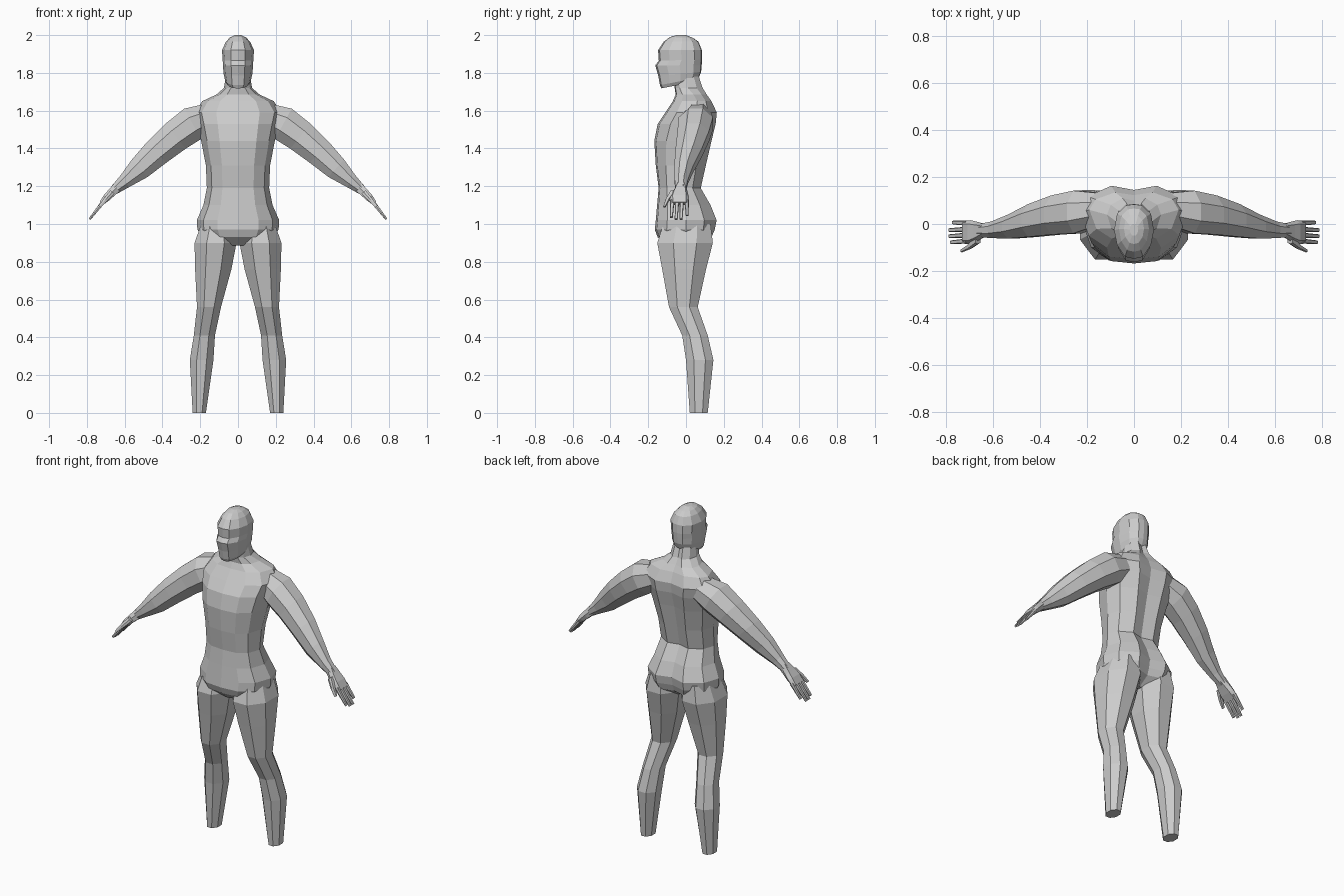
import bpy, bmesh, math
from mathutils import Vector

skin = bpy.data.materials.new("light grey")
skin.diffuse_color = (0.6, 0.6, 0.6, 1)


def loft(name, rings):
    """Closed flat-shaded skin through a list of equal-sized point rings."""
    bm = bmesh.new()
    loops = [[bm.verts.new(p) for p in ring] for ring in rings]
    n = len(loops[0])
    for a, b in zip(loops, loops[1:]):
        for i in range(n):
            j = (i + 1) % n
            bm.faces.new((a[i], a[j], b[j], b[i]))
    bm.faces.new(loops[0][::-1])
    bm.faces.new(loops[-1])
    bmesh.ops.recalc_face_normals(bm, faces=bm.faces)
    mesh = bpy.data.meshes.new(name)
    bm.to_mesh(mesh)
    bm.free()
    mesh.materials.append(skin)
    ob = bpy.data.objects.new(name, mesh)
    bpy.context.collection.objects.link(ob)
    return ob


def full(half):
    """Mirror a half section (front to back) into a closed section."""
    return half + [(-x, y) for x, y in reversed(half) if x > 0]


TORSO = full([(0, -1), (.5, -.94), (.84, -.62), (1, 0), (.86, .6), (.42, 1), (0, .84)])
HEAD = full([(0, -1), (.45, -.93), (.85, -.5), (1, .05), (.85, .65), (.4, .96), (0, 1)])
LIMB = [(.42, -1), (1, -.42), (1, .42), (.42, 1), (-.42, 1), (-1, .42), (-1, -.42), (-.42, -1)]
BOX = [(1, -.7), (1, .7), (0, 1), (-1, .7), (-1, -.7), (0, -1)]

# torso: z, half width, front y, side y, back y
torso = [(.885, .05, -.1, -.01, .06), (.93, .19, -.15, 0, .135), (.97, .215, -.165, 0, .152),
         (1.02, .218, -.16, 0, .162), (1.1, .183, -.153, -.01, .13), (1.19, .165, -.145, -.03, .078),
         (1.31, .17, -.16, -.02, .105), (1.44, .195, -.168, 0, .135), (1.53, .215, -.15, .03, .157),
         (1.59, .23, -.11, .05, .163), (1.65, .19, -.07, .06, .135), (1.685, .115, -.055, .04, .11),
         (1.72, .075, -.06, .01, .088), (1.79, .062, -.07, 0, .065)]
loft("torso_and_neck", [[(x * w, m + (y * (m - f) if y < 0 else y * (b - m)), z) for x, y in TORSO]
                        for z, w, f, m, b in torso])

# head: front z, back z, half width, front y, back y
head = [(1.718, 1.755, .055, -.13, .05), (1.735, 1.775, .068, -.138, .068), (1.785, 1.805, .076, -.147, .08),
        (1.84, 1.84, .08, -.163, .083), (1.865, 1.87, .081, -.144, .085), (1.92, 1.92, .085, -.148, .084),
        (1.965, 1.965, .064, -.118, .066), (1.99, 1.985, .043, -.085, .038), (2.0, 2.0, .018, -.05, 0)]
loft("head", [[(x * w, (f + b) / 2 + y * (b - f) / 2, (zf + zb) / 2 + y * (zb - zf) / 2) for x, y in HEAD]
              for zf, zb, w, f, b in head])

# leg: z, inner x, outer x, front y, back y
leg = [(1.0, .03, .195, -.12, .13), (.9, .008, .23, -.152, .142), (.76, .035, .227, -.126, .106),
       (.56, .09, .217, -.09, .062), (.41, .122, .234, -.02, .115), (.28, .13, .255, 0, .145),
       (0, .17, .24, .02, .115)]

# arm: x, z, half thickness, front y, back y
arm = [(.13, 1.575, .07, 0, .13), (.24, 1.53, .092, -.04, .142), (.33, 1.465, .085, -.045, .122),
       (.43, 1.38, .075, -.055, .085), (.52, 1.295, .062, -.062, .04), (.6, 1.225, .038, -.06, .01),
       (.655, 1.18, .025, -.055, 0)]
palm = [(.635, 1.2, .026, -.052, 0), (.67, 1.165, .022, -.075, .01), (.695, 1.14, .02, -.086, .016),
        (.724, 1.108, .012, -.084, .015)]
thumb = [(.665, 1.17, .014, -.085, -.05), (.7, 1.13, .011, -.108, -.085), (.733, 1.092, .007, -.121, -.107)]


def sweep(name, path, section, s):
    """Loft along a path in the x-z plane, each ring square to the path."""
    rings = []
    for i, (x, z, h, f, b) in enumerate(path):
        p, q = path[max(i - 1, 0)], path[min(i + 1, len(path) - 1)]
        n = Vector((p[1] - q[1], q[0] - p[0])).normalized()
        rings.append([(s * (x + n.x * u * h), (f + b) / 2 + v * (b - f) / 2, z + n.y * u * h)
                      for u, v in section])
    return loft(name, rings)


for side, s in (("left", 1), ("right", -1)):
    loft(side + "_leg", [[(s * ((xi + xo) / 2 + u * (xo - xi) / 2), (f + b) / 2 + v * (b - f) / 2, z)
                          for u, v in LIMB] for z, xi, xo, f, b in leg])
    sweep(side + "_arm", arm, LIMB, s)
    sweep(side + "_palm", palm, BOX, s)
    sweep(side + "_thumb", thumb, BOX, s)
    # four fingers: root y, tip y, tip distance
    for k, (y0, y1, d) in enumerate([(-.072, -.078, .068), (-.047, -.052, .076),
                                     (-.022, -.026, .076), (.004, .006, .06)]):
        path = [(.71 + t * d, 1.122 - t * d * 1.28, .011 - .005 * t,
                 y0 + t * (y1 - y0) - .011 + .003 * t, y0 + t * (y1 - y0) + .011 - .003 * t)
                for t in (0, .5, 1)]
        sweep(f"{side}_finger_{k + 1}", path, BOX, s)
